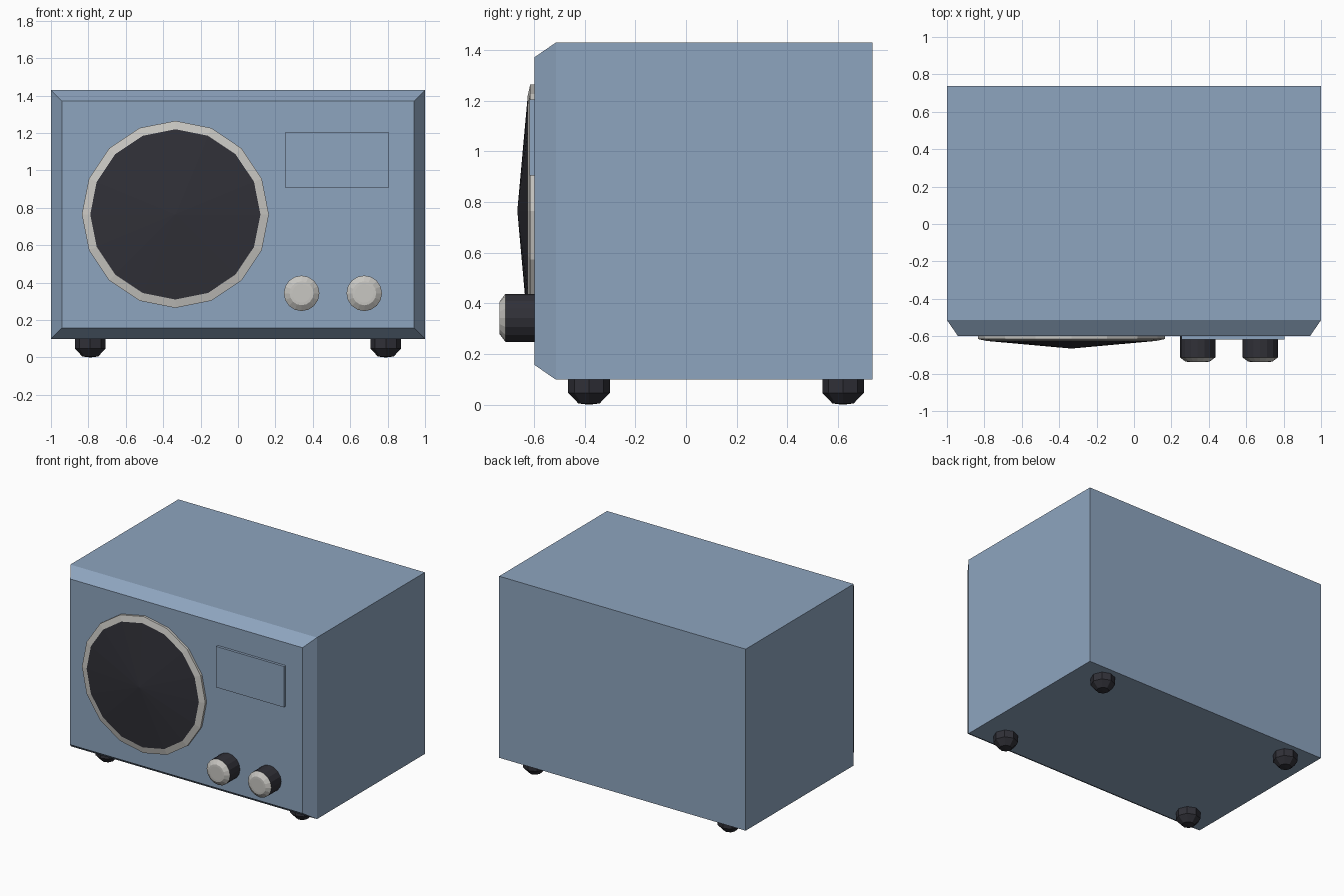
import bpy, bmesh, math
from mathutils import Vector

if "Cube" in bpy.data.objects:
    bpy.data.objects.remove(bpy.data.objects["Cube"])


def material(name, rgb):
    m = bpy.data.materials.new(name)
    m.diffuse_color = (*rgb, 1)
    m.use_nodes = True
    m.node_tree.nodes["Principled BSDF"].inputs["Base Color"].default_value = m.diffuse_color
    return m


BLUE = material("dusty blue", (0.27, 0.375, 0.52))
DARK = material("charcoal", (0.03, 0.03, 0.039))
SILVER = material("warm silver", (0.58, 0.57, 0.54))
FRONT = -0.598


def finish(name, bm, mats):
    bmesh.ops.recalc_face_normals(bm, faces=bm.faces)
    me = bpy.data.meshes.new(name)
    bm.to_mesh(me)
    bm.free()
    for m in mats:
        me.materials.append(m)
    ob = bpy.data.objects.new(name, me)
    bpy.context.collection.objects.link(ob)
    return ob


def lathe(name, centre, axis, profile, sides, mats):
    """Turn (radius, distance, material) points round an axis; radius 0 is a tip."""
    axis = Vector(axis)
    u = Vector((1, 0, 0))
    v = axis.cross(u)
    bm = bmesh.new()
    rings = []
    for r, d, _ in profile:
        c = Vector(centre) + axis * d
        n = sides if r > 0 else 1
        rings.append([bm.verts.new(c + r * (math.cos(a) * u + math.sin(a) * v))
                      for a in (2 * math.pi * i / sides for i in range(n))])
    bm.faces.new(rings[0])
    for a, b, p in zip(rings, rings[1:], profile[1:]):
        for i in range(sides):
            j = (i + 1) % sides
            f = bm.faces.new((a[i], a[j], b[0]) if len(b) == 1
                             else (a[i], a[j], b[j], b[i]))
            f.material_index = p[2]
    if len(rings[-1]) > 1:
        bm.faces.new(rings[-1]).material_index = profile[-1][2]
    return finish(name, bm, mats)


def box(name, lo, hi, mats, inset=0.0, depth=0.0):
    """Box whose front rim can be chamfered by inset and depth."""
    bm = bmesh.new()
    bmesh.ops.create_cube(bm, size=1)
    lo, hi = Vector(lo), Vector(hi)
    for w in bm.verts:
        w.co = Vector([lo[k] if w.co[k] < 0 else hi[k] for k in range(3)])
    if inset:
        face = min(bm.faces, key=lambda f: f.calc_center_median().y)
        bmesh.ops.inset_region(bm, faces=[face], thickness=inset)
        for w in face.verts:
            w.co.y -= depth
    return finish(name, bm, mats)


# Cabinet with chamfered front rim, and the dial window
box("cabinet", (-1, -0.514, 0.099), (1, 0.737, 1.43), [BLUE], 0.082, 0.084)
box("dial_window", (0.255, -0.617, 0.905), (0.805, FRONT + 0.005, 1.205), [BLUE])

# Speaker: silver rim and shallow dark cone
lathe("speaker", (-0.335, FRONT, 0.765), (0, -1, 0),
      [(0.5, -0.005, 0), (0.5, 0.017, 0), (0.455, 0.027, 0), (0, 0.068, 1)],
      16, [SILVER, DARK])

# Knobs with silver caps
for side, x in (("left", 0.34), ("right", 0.675)):
    lathe(side + "_knob", (x, FRONT, 0.343), (0, -1, 0),
          [(0.095, -0.005, 0), (0.095, 0.115, 0), (0.064, 0.138, 1), (0.05, 0.139, 1)],
          16, [DARK, SILVER])

# Feet
for x in (-0.79, 0.79):
    for end, y in (("front", -0.383), ("back", 0.62)):
        lathe(f"{end}_foot_{'left' if x < 0 else 'right'}", (x, y, 0.102), (0, 0, -1),
              [(0.082, 0, 0), (0.082, 0.055, 0), (0.042, 0.097, 0), (0, 0.102, 0)],
              8, [DARK])
